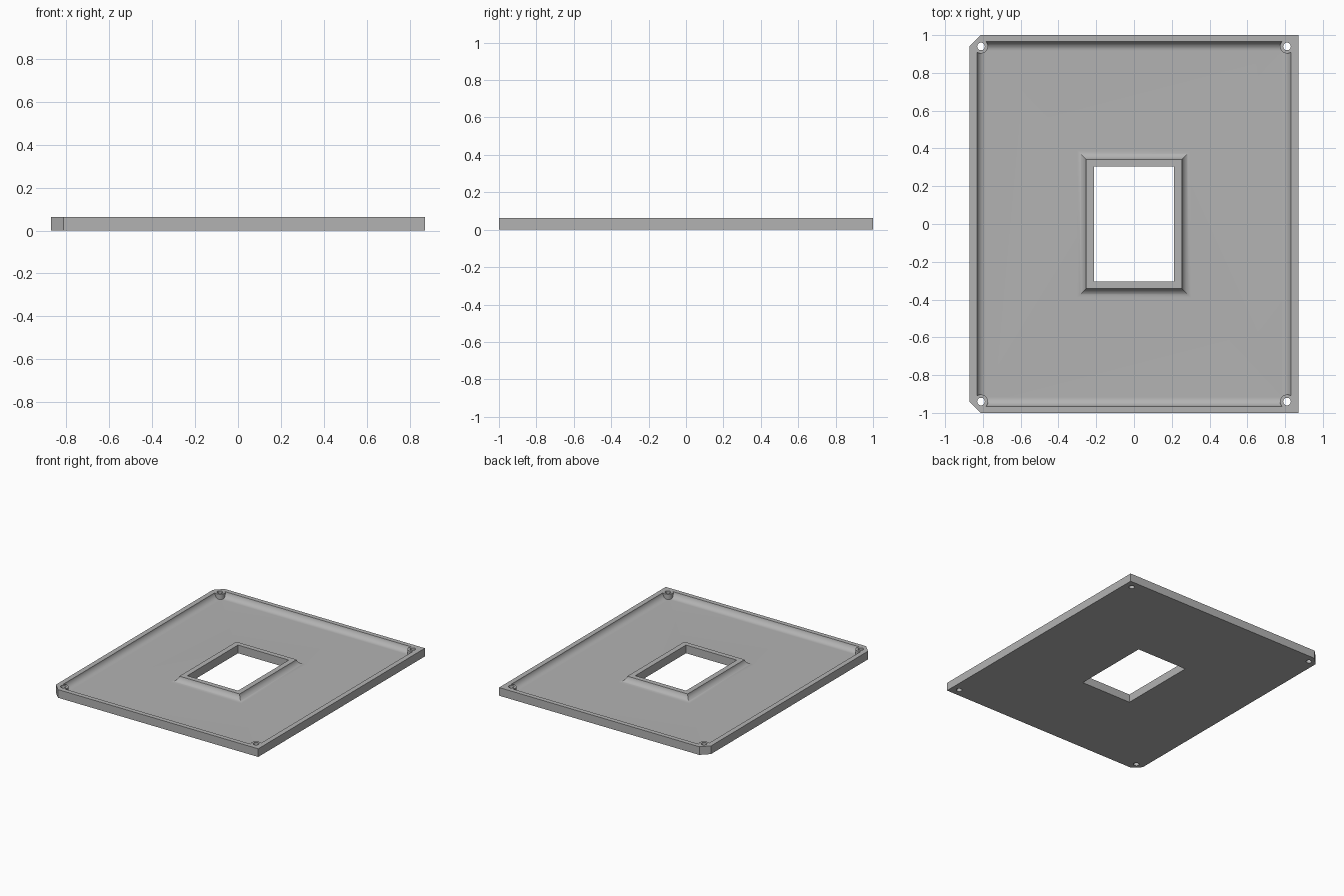
import bpy, bmesh, math

HALF_X, HALF_Y, THICK = 0.87, 1.0, 0.062
FLOOR, RADIUS, STEPS = 0.022, 0.05, 12
HOLE_X, HOLE_Y = 0.81, 0.94

if "Cube" in bpy.data.objects:
    bpy.data.objects.remove(bpy.data.objects["Cube"], do_unlink=True)

grey = bpy.data.materials.new("plain grey")
grey.use_nodes = True
colour = (0.45, 0.45, 0.45, 1)
grey.diffuse_color = colour
grey.node_tree.nodes["Principled BSDF"].inputs["Base Color"].default_value = colour


def make_object(name, bm):
    bmesh.ops.recalc_face_normals(bm, faces=bm.faces)
    mesh = bpy.data.meshes.new(name)
    bm.to_mesh(mesh)
    bm.free()
    mesh.materials.append(grey)
    obj = bpy.data.objects.new(name, mesh)
    bpy.context.collection.objects.link(obj)
    return obj


def prism(name, outline, low, high):
    bm = bmesh.new()
    base = bm.faces.new([bm.verts.new((x, y, low)) for x, y in outline])
    top = bmesh.ops.extrude_face_region(bm, geom=[base])["geom"]
    moved = [v for v in top if isinstance(v, bmesh.types.BMVert)]
    bmesh.ops.translate(bm, verts=moved, vec=(0, 0, high - low))
    return make_object(name, bm)


def rectangle(hx, hy):
    return [(-hx, -hy), (hx, -hy), (hx, hy), (-hx, hy)]


def corner_cylinders(name, radius):
    bm = bmesh.new()
    for sx in (-1, 1):
        for sy in (-1, 1):
            made = bmesh.ops.create_cone(bm, cap_ends=True, segments=32,
                                         radius1=radius, radius2=radius, depth=0.4)
            bmesh.ops.translate(bm, verts=made["verts"], vec=(sx * HOLE_X, sy * HOLE_Y, 0))
    return make_object(name, bm)


def cut(target, cutter):
    mod = target.modifiers.new("cut", "BOOLEAN")
    mod.operation, mod.solver, mod.object = "DIFFERENCE", "EXACT", cutter
    graph = bpy.context.evaluated_depsgraph_get()
    mesh = bpy.data.meshes.new_from_object(target.evaluated_get(graph))
    target.modifiers.clear()
    target.data = mesh
    bpy.data.objects.remove(cutter, do_unlink=True)


# Plate with both corners on its right side clipped
clip = 0.058
plate = prism("base_plate", [(-HALF_X + clip, -HALF_Y), (HALF_X, -HALF_Y), (HALF_X, HALF_Y),
                             (-HALF_X + clip, HALF_Y), (-HALF_X, HALF_Y - clip),
                             (-HALF_X, -HALF_Y + clip)], 0, THICK)

# Coved profile: distance from the rim and height, from rim top to floor
start = math.acos((RADIUS - THICK + FLOOR) / RADIUS)
cove = []
for i in range(STEPS + 1):
    a = start * (1 - i / STEPS)
    cove.append((RADIUS * (math.sin(start) - math.sin(a)), FLOOR + RADIUS * (1 - math.cos(a))))

# Recess between the outer rim and the raised lip around the window
rings = [(0.832, 0.965, 0.1)] + [(0.832 - d, 0.965 - d, z) for d, z in cove]
rings += [(0.253 + d, 0.342 + d, z) for d, z in reversed(cove)] + [(0.253, 0.342, 0.1)]
bm = bmesh.new()
loops = [[bm.verts.new((x, y, z)) for x, y in rectangle(hx, hy)] for hx, hy, z in rings]
for i, loop in enumerate(loops):
    after = loops[(i + 1) % len(loops)]
    for k in range(4):
        n = (k + 1) % 4
        bm.faces.new((loop[k], loop[n], after[n], after[k]))
recess = make_object("recess_cutter", bm)

# Leave round bosses standing in the corners, then cut recess, window and holes
cut(recess, corner_cylinders("boss_shapes", 0.037))
cut(plate, recess)
cut(plate, prism("window_cutter", rectangle(0.213, 0.304), -0.1, 0.2))
cut(plate, corner_cylinders("screw_holes", 0.02))

# Smooth coves with crisp edges
bpy.ops.object.select_all(action="DESELECT")
plate.select_set(True)
bpy.context.view_layer.objects.active = plate
bpy.ops.object.shade_smooth_by_angle(angle=math.radians(30))
